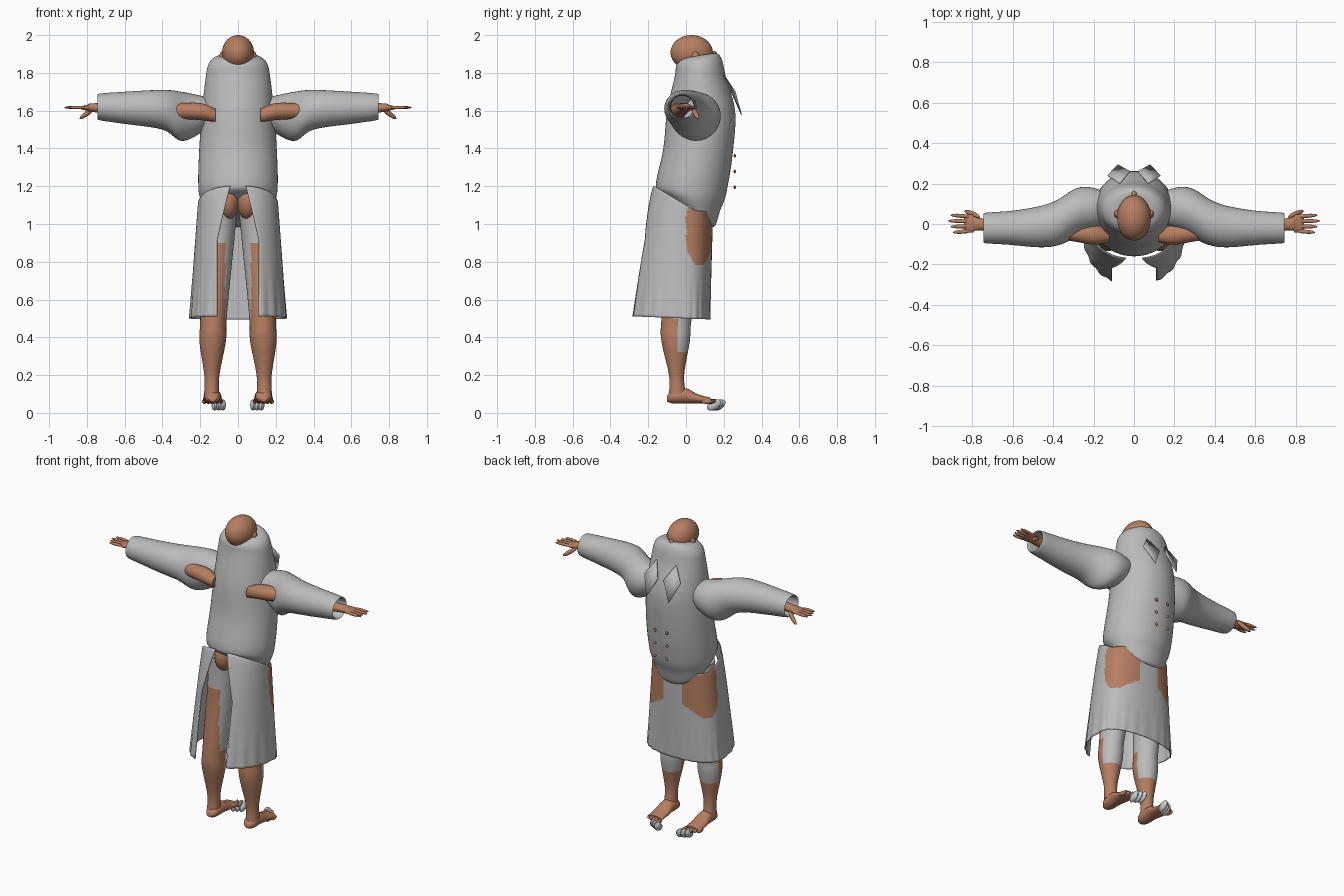
import bpy
import bmesh
from math import sin, cos, pi, asin, radians
from mathutils import Matrix, Euler

cube = bpy.data.objects.get("Cube")
if cube:
    bpy.data.objects.remove(cube)


def material(name, rgb):
    mat = bpy.data.materials.new(name)
    mat.use_nodes = True
    mat.diffuse_color = (*rgb, 1)
    mat.node_tree.nodes["Principled BSDF"].inputs["Base Color"].default_value = (*rgb, 1)
    return mat


CLOTH = material("grey cloth", (.5, .5, .5))
SKIN = material("tan skin", (.47, .21, .12))
SOCK = material("pale grey", (.56, .6, .62))


def finish(name, bm, mats, rule=None, thickness=None):
    """Turn a bmesh into a smooth object, colouring faces by an optional rule."""
    bmesh.ops.recalc_face_normals(bm, faces=bm.faces)
    bm.normal_update()
    for face in bm.faces:
        face.smooth = True
        if rule:
            face.material_index = int(rule(face.calc_center_median(), face.normal))
    mesh = bpy.data.meshes.new(name)
    bm.to_mesh(mesh)
    bm.free()
    for mat in mats:
        mesh.materials.append(mat)
    mesh.set_sharp_from_angle(angle=radians(50))
    obj = bpy.data.objects.new(name, mesh)
    bpy.context.collection.objects.link(obj)
    if thickness:
        solid = obj.modifiers.new("thickness", 'SOLIDIFY')
        solid.thickness = thickness
        solid.offset = 0


def catmull(a, b, c, d, t):
    return b + t / 2 * (c - a + t * (2 * a - 5 * b + 4 * c - d + t * (3 * (b - c) + d - a)))


def resample(keys, steps):
    """Pass a smooth curve through the rows of a profile."""
    padded = [keys[0], *keys, keys[-1]]
    rows = []
    for window in zip(padded, padded[1:], padded[2:], padded[3:]):
        for step in range(steps):
            rows.append([catmull(*column, step / steps) for column in zip(*window)])
    return rows + [keys[-1]]


def bridge(bm, rings, closed):
    for lower, upper in zip(rings, rings[1:]):
        for k in range(0 if closed else 1, len(lower)):
            bm.faces.new((lower[k - 1], lower[k], upper[k], upper[k - 1]))


def loft(name, keys, mats, place, centre, rule=None, end_cap=True, segments=36):
    """Rows give: distance along, half width, lower edge, upper edge."""
    bm = bmesh.new()
    rings = []
    for t, half, low, high in resample(keys, 6):
        angles = [2 * pi * k / segments for k in range(segments)]
        rings.append([bm.verts.new(place(centre(t) + half * cos(a),
                                         (low + high) / 2 + (high - low) / 2 * sin(a), t))
                      for a in angles])
    bridge(bm, rings, closed=True)
    bm.faces.new(rings[0])
    if end_cap:
        bm.faces.new(rings[-1])
    finish(name, bm, mats, rule)


def ball(name, centre, radii, mat, turn=(0, 0, 0), segments=16):
    bm = bmesh.new()
    bmesh.ops.create_uvsphere(bm, u_segments=segments, v_segments=segments // 2 + 2, radius=1)
    bm.transform(Matrix.LocRotScale(centre, Euler(turn), radii))
    finish(name, bm, [mat])


# Head
ball("head", (0, .03, 1.908), (.084, .112, .092), SKIN, segments=40)
ball("nose", (0, .145, 1.9), (.014, .02, .016), SKIN)


# Coat body: the belly hem dips at the front and the cowl rises at the front
def place_body(u, v, t):
    hem = max(0, 1.2 - t)
    cowl = max(0, t - 1.78)
    return (u, v, t + v * (1.5 * cowl - 3.5 * hem))


loft("coat_body", [
    (1.05, .02, .05, .1),
    (1.06, .13, -.02, .15),
    (1.12, .19, -.12, .18),
    (1.2, .21, -.16, .22),
    (1.4, .205, -.12, .25),
    (1.6, .19, -.1, .26),
    (1.78, .17, -.06, .21),
    (1.85, .15, -.05, .19),
    (1.88, .1, -.02, .16),
    (1.88, .02, .05, .1)],
    [CLOTH], place_body, lambda t: 0, segments=56)


# Coat skirt: wraps round the front and hangs open along the back
def skirt_ring(bm, drop, columns=110, power=.88):
    width = .21 + .045 * drop
    back = .17 + .13 * drop ** .8
    slit = min(.11, .04 + .16 * drop)
    gap = asin((slit / width) ** (1 / power))
    ring = []
    for k in range(columns + 1):
        a = gap - pi / 2 + 2 * (pi - gap) * k / columns
        c, s = cos(a), sin(a)
        fold = 1 + .03 * sin(22 * a) * max(0, drop - .6)
        x = width * fold * abs(c) ** power * (1 if c > 0 else -1)
        y = (.14 - .015 * drop if s > 0 else -back) * fold * abs(s) ** power
        top = max(1.1 - .6 * y, 1.07 if abs(x) > .1 else 1.03)
        hem = .5 - .04 * y
        ring.append(bm.verts.new((x, y, top + drop * (hem - top))))
    return ring


def bare_thigh(p, n):
    """A lens-shaped patch of skin at each front corner."""
    return abs(p.x) > .065 and p.y > 0 and ((p.y - .07) / .075) ** 2 + ((p.z - .97) / .19) ** 2 < 1


skirt = bmesh.new()
bridge(skirt, [skirt_ring(skirt, i / 50) for i in range(51)], closed=False)
finish("coat_skirt", skirt, [CLOTH, SKIN], bare_thigh, thickness=.005)


def bare_leg(p, n):
    """Torn trousers stay on the front; skin shows behind and below."""
    behind = p.z < .88 and n.y < -.25 and abs(p.x) > .07
    calf = p.z < .52 and n.y < .1
    return behind or calf or p.z < .33


for sign, side in ((1, "left"), (-1, "right")):
    def across(u, v, t):
        return (sign * t, u, v)

    def upright(u, v, t):
        return (sign * u, v, t)

    def forward(u, v, t):
        return (sign * u, t, v)

    ball(f"{side}_ear", (sign * .086, .05, 1.885), (.012, .02, .028), SKIN)

    # Sleeve with a loose drape under the shoulder and a turned-in cuff
    loft(f"{side}_sleeve", [
        (.13, .07, 1.54, 1.66),
        (.2, .1, 1.48, 1.68),
        (.3, .12, 1.44, 1.7),
        (.4, .11, 1.5, 1.71),
        (.6, .085, 1.53, 1.7),
        (.735, .075, 1.55, 1.69),
        (.72, .065, 1.56, 1.68),
        (.6, .06, 1.56, 1.68)],
        [CLOTH], across, lambda t: .1 / (1 + (3 * t) ** 8) - .02, end_cap=False)

    # Arm and palm
    loft(f"{side}_arm", [
        (.12, .03, 1.54, 1.61),
        (.2, .05, 1.55, 1.64),
        (.35, .04, 1.56, 1.64),
        (.74, .03, 1.59, 1.64),
        (.8, .045, 1.6, 1.63),
        (.84, .04, 1.61, 1.62)],
        [SKIN], across, lambda t: .09 * t - .07, segments=24)

    # Fingers, the second one longest, and a lowered thumb
    for i in range(4):
        y = .04 - .026 * i
        half = .06 - .006 * abs(i - 1)
        ball(f"{side}_finger_{i + 1}", (sign * (.8 + half), y, 1.617), (half, .01, .009), SKIN,
             (0, 0, sign * 2 * y))
    ball(f"{side}_thumb", (sign * .8, .05, 1.585), (.05, .013, .013), SKIN, (0, sign * .6, sign * .4))

    # Leg
    loft(f"{side}_leg", [
        (.1, .04, -.09, 0),
        (.2, .04, -.09, -.01),
        (.38, .07, -.13, .02),
        (.5, .07, -.13, .03),
        (.85, .085, -.1, .09),
        (1.1, .09, -.1, .09)],
        [CLOTH, SKIN], upright, lambda t: .14 - .04 * t * t, bare_leg, segments=48)
    ball(f"{side}_buttock", (sign * .05, -.06, 1.12), (.056, .075, .095), SKIN, segments=24)

    # Foot, toes and torn sock scraps
    loft(f"{side}_foot", [
        (-.1, .02, .06, .09),
        (-.07, .04, .05, .12),
        (0, .045, .05, .13),
        (.06, .05, .05, .1),
        (.13, .05, .05, .08)],
        [SKIN], forward, lambda t: .135, segments=24)
    for i in range(5):
        ball(f"{side}_toe_{i + 1}", (sign * (.09 + .022 * i), .15 - .01 * i, .06), (.012, .03, .013), SKIN)
    for i in range(3):
        ball(f"{side}_sock_scrap_{i + 1}", (sign * (.08 + .022 * i), .172 - .012 * i, .042),
             (.017, .042, .026), SOCK, (.55, 0, 0), segments=8)

    # Pointed collar flap, creased down the middle
    flap = bmesh.new()
    top, inner, tip, outer = [flap.verts.new((sign * x, y, z)) for x, y, z in (
        (.07, .2, 1.79), (.02, .26, 1.7), (.08, .293, 1.58), (.13, .24, 1.7))]
    flap.faces.new((top, inner, tip))
    flap.faces.new((top, tip, outer))
    finish(f"{side}_collar_flap", flap, [CLOTH], thickness=.005)

    # Column of coat buttons
    for i in range(3):
        ball(f"{side}_button_{i + 1}", (sign * .043, .258, 1.195 + .083 * i), (.01, .006, .01), SKIN)
